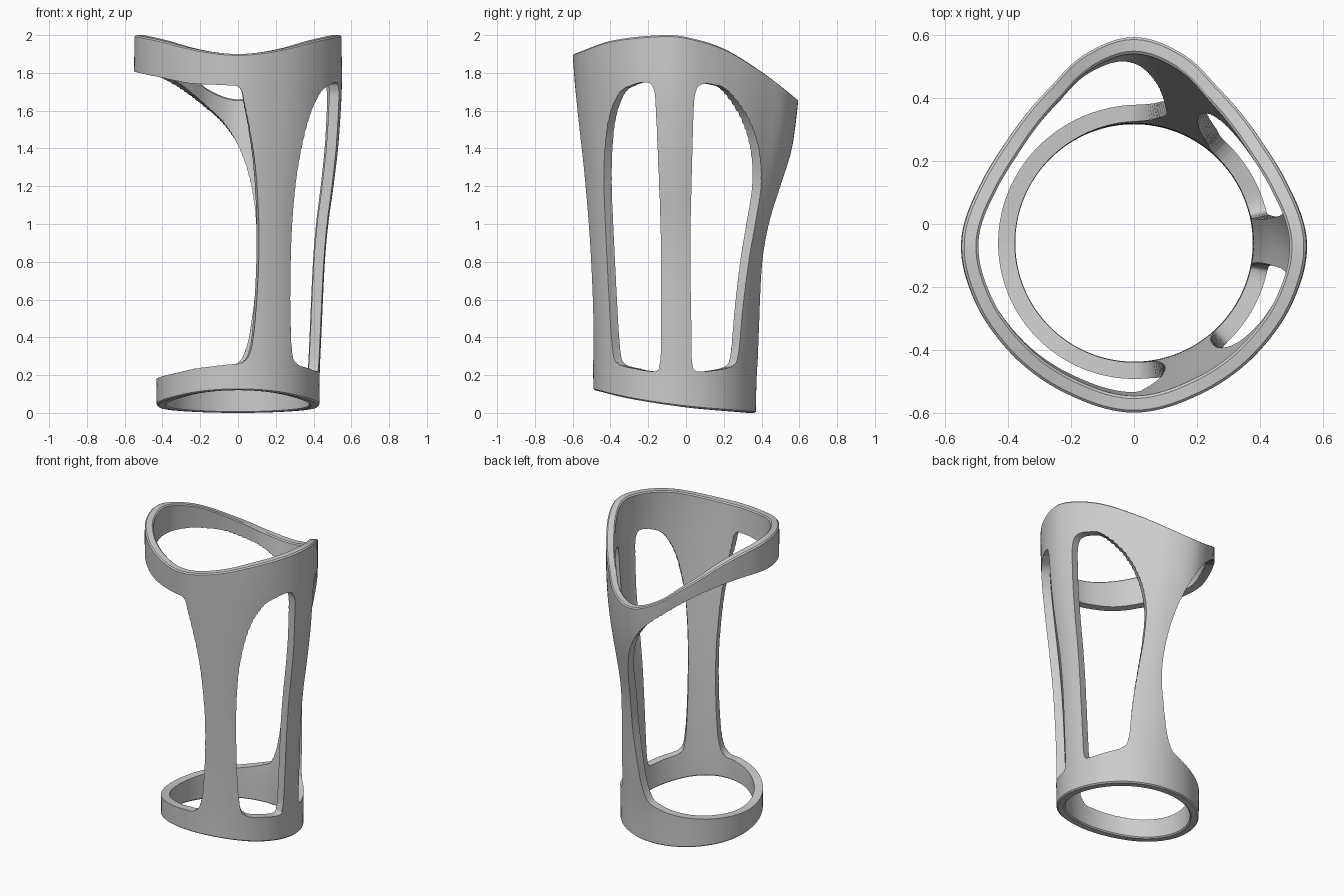
import bpy, bmesh
from math import sin, cos, asin, radians, degrees
from mathutils import Vector

old = bpy.data.objects.get("Cube")
if old:
    bpy.data.objects.remove(old, do_unlink=True)

CENTRE_Y = -0.06
WALL = 0.053
COLUMNS, ROWS = 144, 48


def curve(table, x):
    """Smooth interpolation through a sorted list of (x, value) pairs."""
    x = min(max(x, table[0][0]), table[-1][0])
    last = len(table) - 1

    def slope(i):
        a, b = table[max(i - 1, 0)], table[min(i + 1, last)]
        return (b[1] - a[1]) / (b[0] - a[0])

    i = next(k for k in range(last) if x <= table[k + 1][0])
    (xa, a), (xb, b) = table[i], table[i + 1]
    h = xb - xa
    t = (x - xa) / h
    return (a * (1 + 2 * t) * (1 - t) ** 2 + b * t * t * (3 - 2 * t)
            + h * t * (1 - t) * (slope(i) * (1 - t) - slope(i + 1) * t))


def closed_spline(points, steps=5):
    """Closed Catmull-Rom curve through the points."""
    pts = [Vector(p) for p in points]
    n = len(pts)
    out = []
    for i in range(n):
        a, b, c, d = (pts[(i + k) % n] for k in (-1, 0, 1, 2))
        for s in range(steps):
            t = s / steps
            out.append(0.5 * (2 * b + (c - a) * t + (2 * a - 5 * b + 4 * c - d) * t * t
                              + (3 * b - a - 3 * c + d) * t ** 3))
    return out


# Egg-shaped upper outline: radius by angle, point at the back
EGG = [(-114, .525), (-90, .54), (-66, .525), (-40, .527), (-20, .54), (0, .55),
       (22, .522), (40, .52), (61, .56), (75, .62), (90, .66), (105, .62)]
LOWER_RADIUS = 0.43
# Flare from the round lower end to the egg outline, by height
FLARE_SIDE = [(0, 0), (.2, .02), (.4, .09), (.8, .25), (1, .4), (1.2, .63),
              (1.4, .83), (1.6, .95), (1.75, 1), (2, .98)]
FLARE_FRONT = [(0, 0), (.25, .02), (.6, .14), (1.2, .5), (1.9, 1), (2, 1)]
# Heights of the two rims, by depth
TOP_RIM = [(-.6, 1.9), (-.4, 1.97), (-.13, 2), (0, 1.99), (.2, 1.93), (.4, 1.81), (.6, 1.66)]
BOTTOM_RIM = [(-.49, .12), (-.3, .075), (0, .03), (.37, 0)]


def egg_radius(angle):
    return curve(EGG, degrees(asin(max(-1, min(1, sin(angle))))))


def radius(angle, z):
    front = max(0, -sin(angle)) ** 2
    flare = curve(FLARE_SIDE, z) * (1 - front) + curve(FLARE_FRONT, z) * front
    return LOWER_RADIUS + (egg_radius(angle) - LOWER_RADIUS) * flare


def polar(angle, r, z):
    return Vector((r * cos(angle), CENTRE_Y + r * sin(angle), z))


def new_object(name, bm):
    bmesh.ops.recalc_face_normals(bm, faces=bm.faces[:])
    mesh = bpy.data.meshes.new(name)
    bm.to_mesh(mesh)
    bm.free()
    obj = bpy.data.objects.new(name, mesh)
    bpy.context.collection.objects.link(obj)
    return obj


def make_shell():
    """Hollow flared tube with chamfered rims."""
    soft, cut = .004, .008
    levels = [soft + (1 - 2 * soft) * k / ROWS for k in range(ROWS + 1)]
    section = [(t, 0) for t in levels] + [(1, cut), (1, WALL - cut)]
    section += [(t, WALL) for t in reversed(levels)] + [(0, WALL - cut), (0, cut)]
    bm = bmesh.new()
    rings = []
    for i in range(COLUMNS):
        angle = radians(360 * i / COLUMNS)
        low = curve(BOTTOM_RIM, CENTRE_Y + LOWER_RADIUS * sin(angle))
        high = curve(TOP_RIM, CENTRE_Y + egg_radius(angle) * sin(angle))
        ring = []
        for t, inset in section:
            z = low + (high - low) * t
            ring.append(bm.verts.new(polar(angle, radius(angle, z) - inset, z)))
        rings.append(ring)
    n = len(section)
    for i, a in enumerate(rings):
        b = rings[(i + 1) % COLUMNS]
        for k in range(n):
            m = (k + 1) % n
            bm.faces.new((a[k], b[k], b[m], a[m]))
    return new_object("brace_frame", bm)


def make_cutter(name, outline):
    """Window outline in (degrees, height), wrapped round the axis as a wedge."""
    inner, outer = 0.22, 0.95
    bm = bmesh.new()
    bm.faces.new([bm.verts.new((p.x, p.y, inner)) for p in closed_spline(outline)])
    first = min(p[0] for p in outline)
    last = max(p[0] for p in outline)
    u = first + 3.37
    while u < last:
        bmesh.ops.bisect_plane(bm, geom=bm.verts[:] + bm.edges[:] + bm.faces[:],
                               dist=1e-5, plane_co=(u, 0, 0), plane_no=(1, 0, 0))
        u += 6
    grown = bmesh.ops.extrude_face_region(bm, geom=bm.faces[:], use_keep_orig=True)
    for v in grown["geom"]:
        if isinstance(v, bmesh.types.BMVert):
            v.co.z = outer
    for v in bm.verts:
        v.co = polar(radians(v.co.x), v.co.z, v.co.y)
    obj = new_object(name, bm)
    obj.hide_render = True
    return obj


# Windows between the front, side and back struts, and the wide open side
WINDOWS = {
    "front_window": [
        (-14, .22), (-10.5, .26), (-9.5, .4), (-9, 1), (-10.5, 1.6), (-12, 1.72),
        (-16, 1.75), (-25, 1.735), (-34, 1.69), (-43, 1.55), (-49.5, 1.3), (-52, 1),
        (-51.5, .6), (-49, .33), (-44, .26), (-30, .235)],
    "back_window": [
        (16, .22), (12.5, .26), (11.7, .4), (10.3, 1), (10.7, 1.55), (12, 1.7),
        (16, 1.74), (23, 1.738), (32, 1.71), (47, 1.57), (57, 1.4), (62.5, 1.2),
        (62, 1), (58.5, .8), (54, .55), (51, .32), (46, .25), (30, .225)],
    "open_side": [
        (95, .25), (88, .28), (83, .36), (79.5, .5), (76, .75), (77, .95), (80.5, 1.15),
        (85, 1.3), (90, 1.42), (96, 1.52), (104, 1.6), (116, 1.68), (132, 1.75),
        (155, 1.8), (180, 1.81), (215, 1.78), (240, 1.745), (262, 1.735), (271, 1.72),
        (274, 1.62), (279, 1.4), (282, 1.2), (284, .9), (283, .6), (280, .36),
        (274, .27), (262, .255), (240, .235), (215, .205), (180, .18), (140, .19),
        (112, .215)],
}

frame = make_shell()
cutters = [make_cutter(name, outline) for name, outline in WINDOWS.items()]
for cutter in cutters:
    mod = frame.modifiers.new(cutter.name, "BOOLEAN")
    mod.operation = "DIFFERENCE"
    mod.solver = "EXACT"
    mod.object = cutter

# Bake the cuts and drop the cutters
bpy.context.view_layer.update()
graph = bpy.context.evaluated_depsgraph_get()
cut_mesh = bpy.data.meshes.new_from_object(frame.evaluated_get(graph))
frame.modifiers.clear()
frame.data = cut_mesh
for cutter in cutters:
    bpy.data.objects.remove(cutter, do_unlink=True)

# Plain grey plastic
grey = bpy.data.materials.new("light_grey")
grey.use_nodes = True
colour = (0.6, 0.6, 0.6, 1)
grey.diffuse_color = colour
grey.node_tree.nodes["Principled BSDF"].inputs["Base Color"].default_value = colour
frame.data.materials.clear()
frame.data.materials.append(grey)

bpy.ops.object.select_all(action="DESELECT")
frame.select_set(True)
bpy.context.view_layer.objects.active = frame
bpy.ops.object.shade_smooth_by_angle(angle=radians(32))
